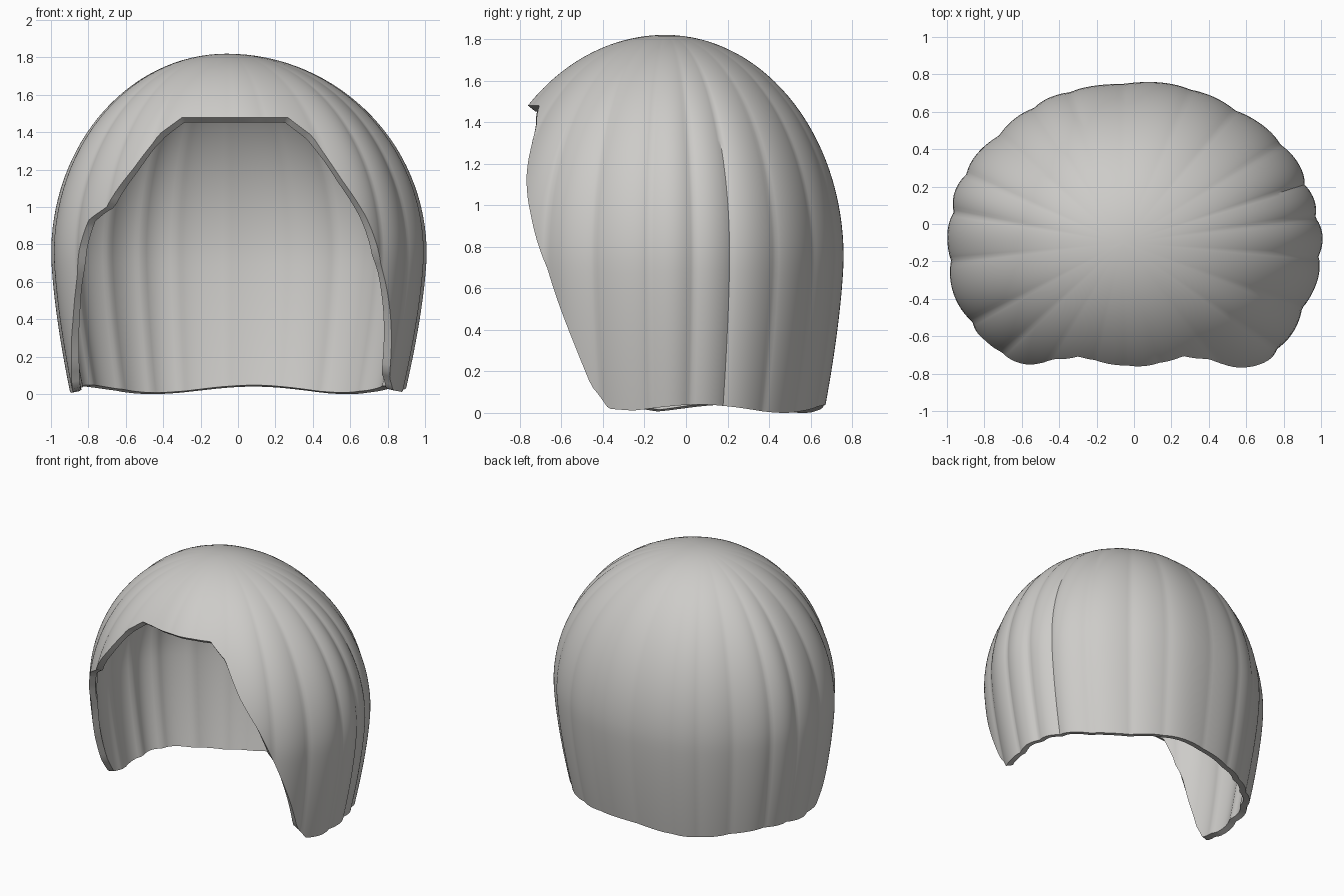
import bpy, bmesh
from math import sin, cos, pi, asin, acos, sqrt, radians

cube = bpy.data.objects.get("Cube")
if cube:
    bpy.data.objects.remove(cube, do_unlink=True)

COLUMNS, ROWS = 300, 44
WAIST, DOME = 0.75, 1.07      # height of the widest ring, dome height above it

# Face opening: (sine of the angle from the front, hem height) for each side
RIGHT_HEM = [(0, 1.48), (0.385, 1.48), (0.51, 1.39), (0.61, 1.2), (0.73, 1.0), (0.81, 0.93),
             (0.86, 0.75), (0.91, 0.4), (0.95, 0.15), (0.975, 0.03), (1, 0.0)]
LEFT_HEM = [(0, 1.48), (0.385, 1.48), (0.51, 1.38), (0.6, 1.15), (0.69, 0.95), (0.77, 0.7),
            (0.85, 0.38), (0.9, 0.13), (0.94, 0.02), (1, 0.0)]


def hem_height(a):
    """Height of the lower edge at angle a (0 = front, positive = left)."""
    wave = 0.02 - 0.02 * cos(5 * a + 0.5)
    if abs(a) >= pi / 2:
        return wave
    hem = [(asin(s), z) for s, z in (LEFT_HEM if a > 0 else RIGHT_HEM)]
    for (a0, z0), (a1, z1) in zip(hem, hem[1:]):
        if abs(a) <= a1:
            z = z0 + (z1 - z0) * (abs(a) - a0) / (a1 - a0)
            return max(z, wave)
    return wave


def strand(a):
    """Outward ripple of the hair locks: rounded lobes with narrow grooves."""
    warped = a + 0.05 * sin(3 * a + 1) + 0.03 * sin(7 * a)
    lobes = abs(sin(11 * warped)) ** 0.7
    side = 0.35 + 0.65 * abs(sin(a)) ** 1.5
    return side * (0.024 * lobes - 0.018) + 0.006 * sin(9 * a + 0.6)


def surface(a, u):
    """Point on the shell; u is the angle down from the crown."""
    if u < pi / 2:
        z, r = WAIST + DOME * cos(u), sin(u)
    else:
        z = WAIST - DOME * (u - pi / 2)
        r = 1 - 0.11 * (max(0, WAIST - z) / WAIST) ** 1.5
    ripple = r * (1 + strand(a) * min(1, r * 1.2))
    depth = 0.9 if cos(a) > 0 else 0.86
    return (ripple * sin(a) - 0.06 * (1 - r), -0.1 - ripple * depth * cos(a), z)


# Hair shell: columns run from the crown to the hem
bm = bmesh.new()
crown = bm.verts.new((-0.06, -0.1, WAIST + DOME))
columns = []
for i in range(COLUMNS):
    a = -pi + 2 * pi * i / COLUMNS
    z = hem_height(a)
    end = acos((z - WAIST) / DOME) if z > WAIST else pi / 2 + (WAIST - z) / DOME
    columns.append([bm.verts.new(surface(a, end * j / ROWS)) for j in range(1, ROWS + 1)])
for i, col in enumerate(columns):
    nxt = columns[(i + 1) % COLUMNS]
    bm.faces.new((crown, col[0], nxt[0]))
    for j in range(ROWS - 1):
        bm.faces.new((col[j], col[j + 1], nxt[j + 1], nxt[j]))
bmesh.ops.recalc_face_normals(bm, faces=bm.faces)
if crown.normal.z < 0 or sum(f.normal.z for f in crown.link_faces) < 0:
    bmesh.ops.reverse_faces(bm, faces=bm.faces)
mesh = bpy.data.meshes.new("hair_shell")
bm.to_mesh(mesh)
bm.free()
hair = bpy.data.objects.new("hair_shell", mesh)
bpy.context.collection.objects.link(hair)

# Thickness with a squared rim
solid = hair.modifiers.new("thickness", "SOLIDIFY")
solid.thickness = 0.045
solid.offset = -1

# Single pale grey colour
grey = bpy.data.materials.new("pale_grey")
grey.use_nodes = True
colour = (0.61, 0.6, 0.58, 1)
grey.diffuse_color = colour
grey.node_tree.nodes["Principled BSDF"].inputs["Base Color"].default_value = colour
mesh.materials.append(grey)

bpy.ops.object.select_all(action="DESELECT")
hair.select_set(True)
bpy.context.view_layer.objects.active = hair
bpy.ops.object.modifier_apply(modifier="thickness")
bpy.ops.object.shade_smooth_by_angle(angle=radians(40))
